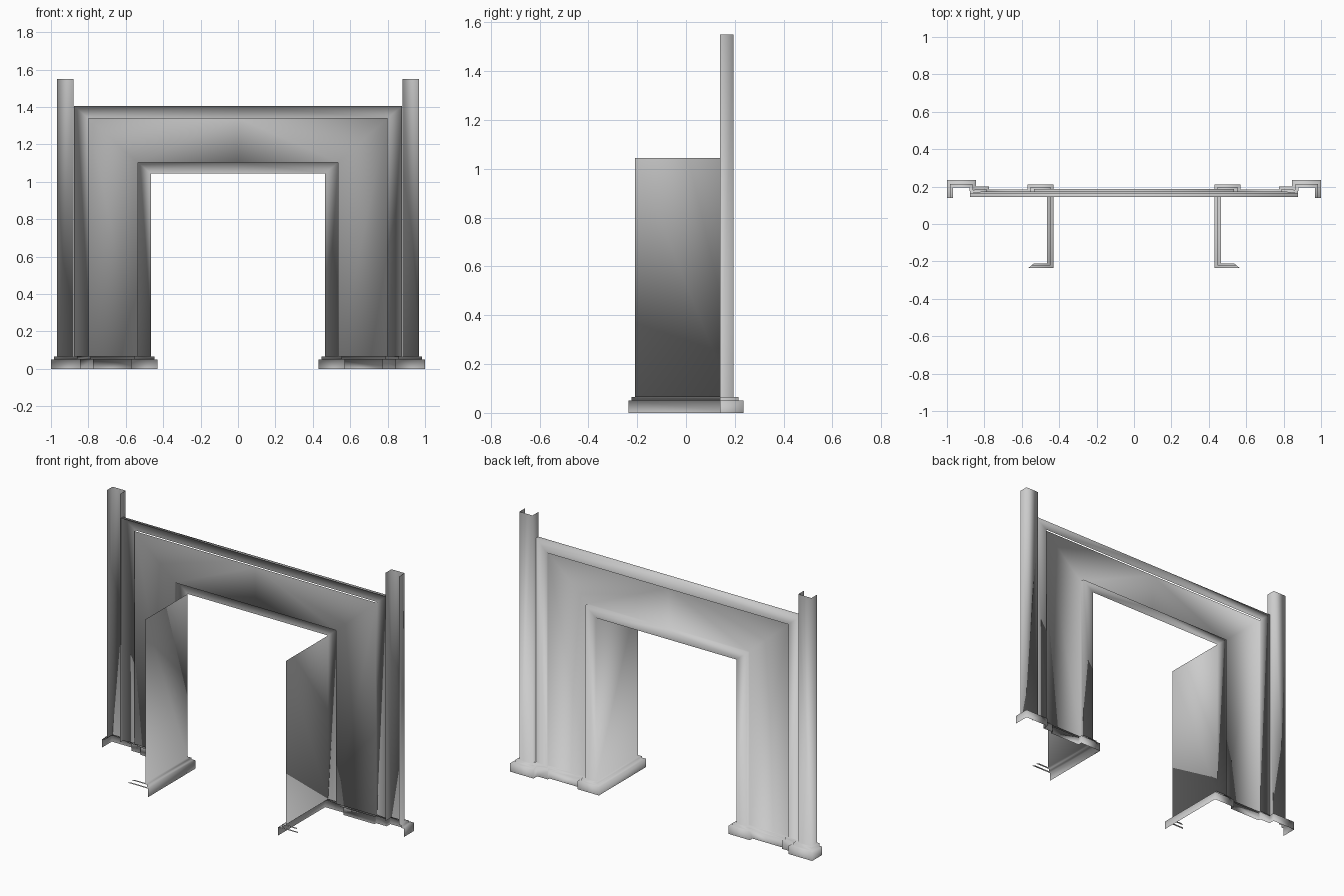
import bpy
import bmesh

if "Cube" in bpy.data.objects:
    bpy.data.objects.remove(bpy.data.objects["Cube"])

BASE_TOP = 0.065
bm = bmesh.new()


def loft(*rings):
    """Add an open surface through a stack of equally long point rings."""
    rows = [[bm.verts.new(p) for p in ring] for ring in rings]
    for low, high in zip(rows, rows[1:]):
        for i in range(len(low) - 1):
            bm.faces.new((low[i], low[i + 1], high[i + 1], high[i]))


def arch(x, z, y):
    """Half of a portal outline: up the leg and across to the centre."""
    return [(x, y, BASE_TOP), (x, y, z), (0, y, z)]


def at(path, z):
    return [(x, y, z) for x, y in path]


# Tall pilaster at the outer edge, open towards the front
pilaster = [(.967, .14), (.967, .195), (.88, .195), (.88, .14)]
loft(at(pilaster, BASE_TOP), at(pilaster, 1.55))

# Raised trim round the opening, step down to the panel, and the flat panel
loft(arch(.465, 1.045, .188), arch(.535, 1.103, .188),
     arch(.535, 1.103, .165), arch(.80, 1.34, .165))

# Outer border with top ledge, plus the small side step to the panel
loft(arch(.80, 1.34, .175), arch(.877, 1.405, .165), arch(.877, 1.405, .145))
step = [(.80, .175), (.80, .165)]
loft(at(step, BASE_TOP), at(step, 1.34))

# Side wall of the opening
jamb = [(.465, .188), (.465, -.21)]
loft(at(jamb, BASE_TOP), at(jamb, 1.045))

# Stepped plinth that follows the wall outline
wall = [(.967, .14), (.967, .195), (.88, .195), (.877, .165), (.80, .175), (.80, .165),
        (.535, .165), (.535, .188), (.465, .188), (.465, -.21), (.535, -.21)]
outer = [(1.0, .14), (1.0, .235), (.845, .235), (.845, .20), (.775, .20), (.775, .185),
         (.57, .185), (.57, .21), (.43, .21), (.43, -.235), (.565, -.235)]
middle = [((a + c) / 2, (b + d) / 2) for (a, b), (c, d) in zip(wall, outer)]
rings = [at(outer, 0), at(outer, .05), at(middle, .05), at(middle, BASE_TOP), at(wall, BASE_TOP)]
loft(*[r[:-1] for r in rings])
# The short front return only has its ledges
loft(*[r[-2:] for r in rings[1:3]])
loft(*[r[-2:] for r in rings[3:5]])

# Weld the parts into one softly shaded shell and mirror it
bmesh.ops.remove_doubles(bm, verts=bm.verts, dist=0.001)
for face in bm.faces:
    face.smooth = True
mesh = bpy.data.meshes.new("portal_surround")
bm.to_mesh(mesh)
bm.free()
portal = bpy.data.objects.new("portal_surround", mesh)
bpy.context.collection.objects.link(portal)
mirror = portal.modifiers.new("mirror", 'MIRROR')
mirror.use_clip = True
